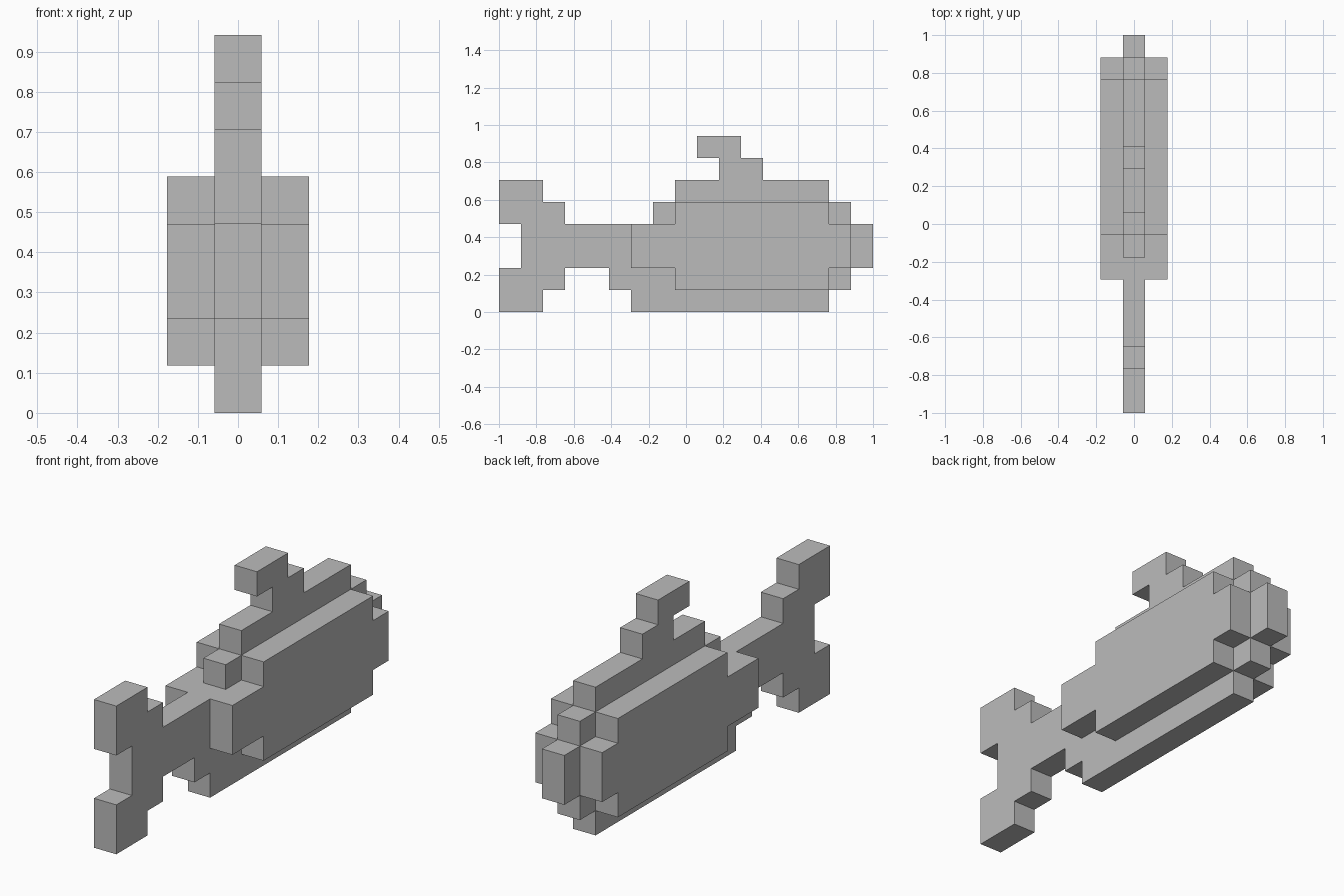
import bpy
import bmesh

cube = bpy.data.objects.get("Cube")
if cube:
    bpy.data.objects.remove(cube, do_unlink=True)

LENGTH = 17           # blocks from tail to nose
U = 2 / LENGTH        # size of one block

grey = bpy.data.materials.new("plain grey")
grey.use_nodes = True
grey.diffuse_color = (0.5, 0.5, 0.5, 1)
grey.node_tree.nodes["Principled BSDF"].inputs["Base Color"].default_value = grey.diffuse_color


def slab(name, outline, x0, x1):
    """Extrude a stepped side outline (block units) from x0 to x1."""
    bm = bmesh.new()
    verts = [bm.verts.new((x0 * U, (y - LENGTH / 2) * U, z * U)) for y, z in outline]
    face = bm.faces.new(verts)
    side = bmesh.ops.extrude_face_region(bm, geom=[face])
    moved = [g for g in side["geom"] if isinstance(g, bmesh.types.BMVert)]
    bmesh.ops.translate(bm, vec=((x1 - x0) * U, 0, 0), verts=moved)
    bmesh.ops.recalc_face_normals(bm, faces=bm.faces)
    mesh = bpy.data.meshes.new(name)
    bm.to_mesh(mesh)
    bm.free()
    mesh.materials.append(grey)
    obj = bpy.data.objects.new(name, mesh)
    bpy.context.collection.objects.link(obj)
    return obj


# Forked tail fin
slab("tail_fin", [(0, 0), (2, 0), (2, 1), (3, 1), (3, 5), (2, 5), (2, 6),
                  (0, 6), (0, 4), (1, 4), (1, 2), (0, 2)], -0.5, 0.5)

# Thin central body, from tail root to nose
slab("body_core", [(3, 2), (5, 2), (5, 1), (6, 1), (6, 0), (15, 0), (15, 1),
                   (16, 1), (16, 2), (17, 2), (17, 4), (16, 4), (16, 5),
                   (15, 5), (15, 6), (8, 6), (8, 5), (7, 5), (7, 4), (3, 4)],
     -0.5, 0.5)

# Hooked fin on the back
slab("top_fin", [(10, 6), (12, 6), (12, 7), (11, 7), (11, 8), (9, 8),
                 (9, 7), (10, 7)], -0.5, 0.5)

# Flanks, mirrored to both sides
flank = slab("flanks", [(6, 2), (8, 2), (8, 1), (15, 1), (15, 2), (16, 2),
                        (16, 4), (15, 4), (15, 5), (8, 5), (8, 4), (6, 4)],
             0.5, 1.5)
flank.modifiers.new("Mirror", "MIRROR").use_axis[0] = True
